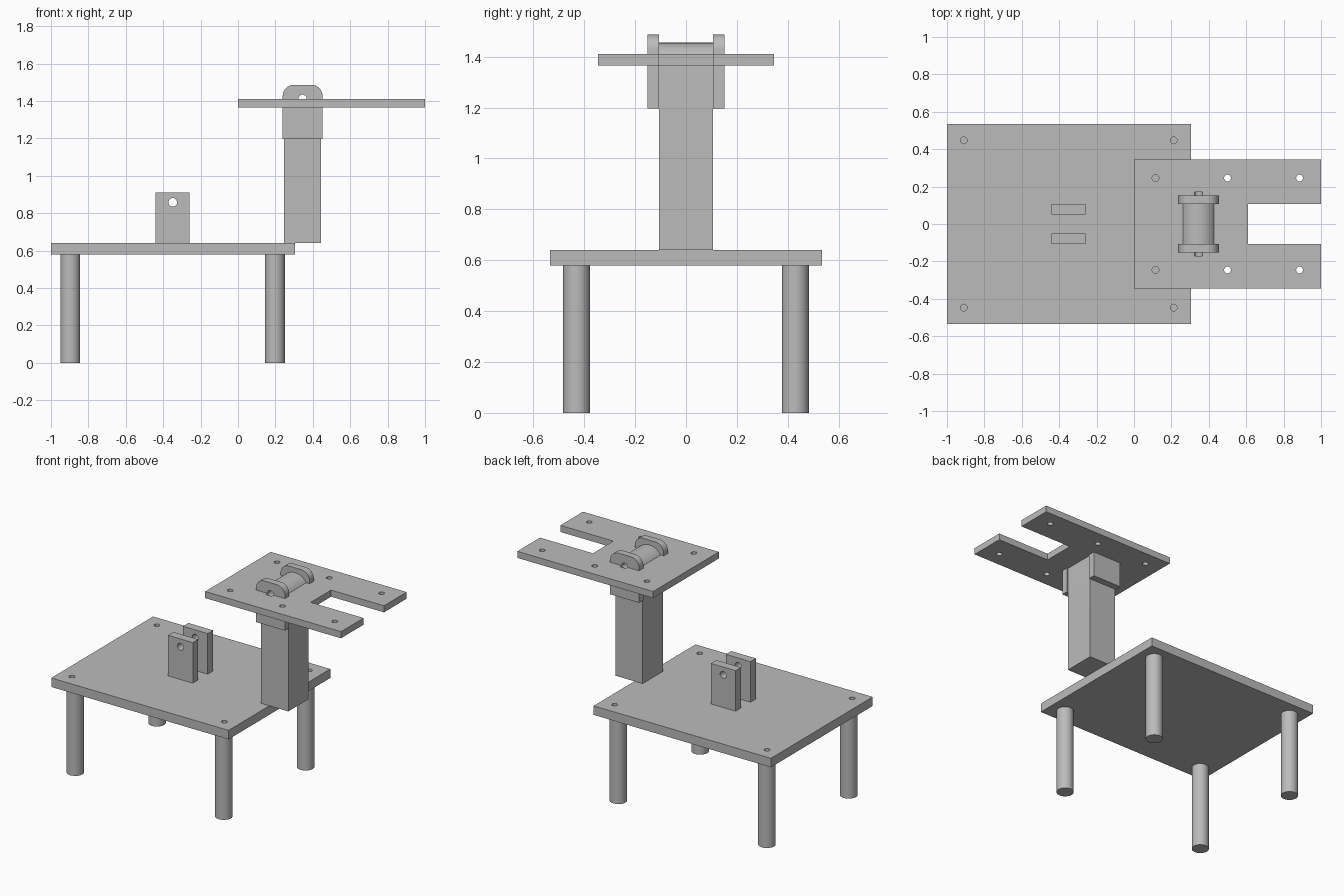
import bpy, bmesh
from math import sin, cos, pi, radians

cube = bpy.data.objects.get("Cube")
if cube:
    bpy.data.objects.remove(cube, do_unlink=True)

grey = bpy.data.materials.new("plain grey")
grey.use_nodes = True
GREY = (0.5, 0.5, 0.5, 1)
grey.diffuse_color = GREY
grey.node_tree.nodes["Principled BSDF"].inputs["Base Color"].default_value = GREY


def arc(cx, cz, r, a0, a1, n):
    """Points on an arc, angles in degrees."""
    angles = [radians(a0 + (a1 - a0) * i / n) for i in range(n + 1)]
    return [(cx + r * cos(a), cz + r * sin(a)) for a in angles]


def prism(name, outline, lo, hi, axis="z"):
    """Extrude a closed outline from lo to hi along z (xy outline) or y (xz outline)."""
    place = (lambda p, d: (p[0], p[1], d)) if axis == "z" else (lambda p, d: (p[0], d, p[1]))
    bm = bmesh.new()
    face = bm.faces.new([bm.verts.new(place(p, lo)) for p in outline])
    new = bmesh.ops.extrude_face_region(bm, geom=[face])["geom"]
    bmesh.ops.translate(bm, verts=[v for v in new if isinstance(v, bmesh.types.BMVert)],
                        vec=place((0, 0), hi - lo))
    bmesh.ops.recalc_face_normals(bm, faces=bm.faces)
    mesh = bpy.data.meshes.new(name)
    bm.to_mesh(mesh)
    bm.free()
    obj = bpy.data.objects.new(name, mesh)
    bpy.context.collection.objects.link(obj)
    mesh.materials.append(grey)
    return obj


def rect(x0, x1, y0, y1):
    return [(x0, y0), (x1, y0), (x1, y1), (x0, y1)]


def rod(name, x, y, r, lo, hi, axis="z", n=32):
    return prism(name, arc(x, y, r, 0, 360 - 360 / n, n - 1), lo, hi, axis)


def activate(obj):
    bpy.ops.object.select_all(action="DESELECT")
    obj.select_set(True)
    bpy.context.view_layer.objects.active = obj


def drill(obj, x, y, r, lo, hi, axis="z"):
    """Cut a round hole through a part."""
    cutter = rod("drill", x, y, r, lo, hi, axis)
    mod = obj.modifiers.new("hole", "BOOLEAN")
    mod.operation, mod.solver, mod.object = "DIFFERENCE", "EXACT", cutter
    activate(obj)
    bpy.ops.object.modifier_apply(modifier=mod.name)
    bpy.data.objects.remove(cutter, do_unlink=True)


def smooth(obj):
    activate(obj)
    bpy.ops.object.shade_smooth_by_angle(angle=radians(30))


parts = []

# Base plate with a screw hole above each leg
base = prism("base_plate", rect(-1, 0.305, -0.535, 0.535), 0.58, 0.64)
parts.append(base)
for x, leg_x, end in ((-0.91, -0.897, "left_end"), (0.212, 0.197, "right_end")):
    for s, side in ((-1, "front"), (1, "back")):
        drill(base, x, s * 0.447, 0.018, 0.5, 0.7)
        parts.append(rod(f"leg_{side}_{end}", leg_x, s * 0.43, 0.053, 0, 0.58))

# Pair of drilled lugs on the base
for s, side in ((-1, "front"), (1, "back")):
    lo, hi = sorted((s * 0.05, s * 0.107))
    lug = prism(f"base_lug_{side}", rect(-0.44, -0.258, 0.64, 0.91), lo, hi, "y")
    drill(lug, -0.349, 0.858, 0.023, -0.2, 0.2, "y")
    parts.append(lug)

# Upright column with a rounded head
PIVOT_X, PIVOT_Z, PIVOT_R = 0.345, 1.412, 0.022
column = prism("column", [(0.245, 0.64), (0.445, 0.64)] + arc(PIVOT_X, 1.355, 0.1, 0, 180, 24),
               -0.107, 0.107, "y")
drill(column, PIVOT_X, PIVOT_Z, PIVOT_R, -0.2, 0.2, "y")
parts.append(column)

# Rounded cheeks on both sides of the column
cheek_outline = ([(0.239, 1.197), (0.452, 1.197)] + arc(0.392, 1.427, 0.06, 0, 90, 10)
                 + arc(0.299, 1.427, 0.06, 90, 180, 10))
for s, side in ((-1, "front"), (1, "back")):
    lo, hi = sorted((s * 0.107, s * 0.152))
    cheek = prism(f"cheek_{side}", cheek_outline, lo, hi, "y")
    drill(cheek, PIVOT_X, PIVOT_Z, PIVOT_R, -0.2, 0.2, "y")
    parts.append(cheek)

# Top plate with an open slot, screw holes and a groove along the pivot
top = prism("top_plate", [(0, -0.345), (1, -0.345), (1, -0.107), (0.61, -0.107),
                          (0.61, 0.107), (1, 0.107), (1, 0.345), (0, 0.345)], 1.366, 1.41)
for x in (0.115, 0.5, 0.885):
    for s in (-1, 1):
        drill(top, x, s * 0.246, 0.018, 1.3, 1.5)
drill(top, PIVOT_X, PIVOT_Z, PIVOT_R, -0.17, 0.17, "y")
parts.append(top)

for part in parts:
    smooth(part)
